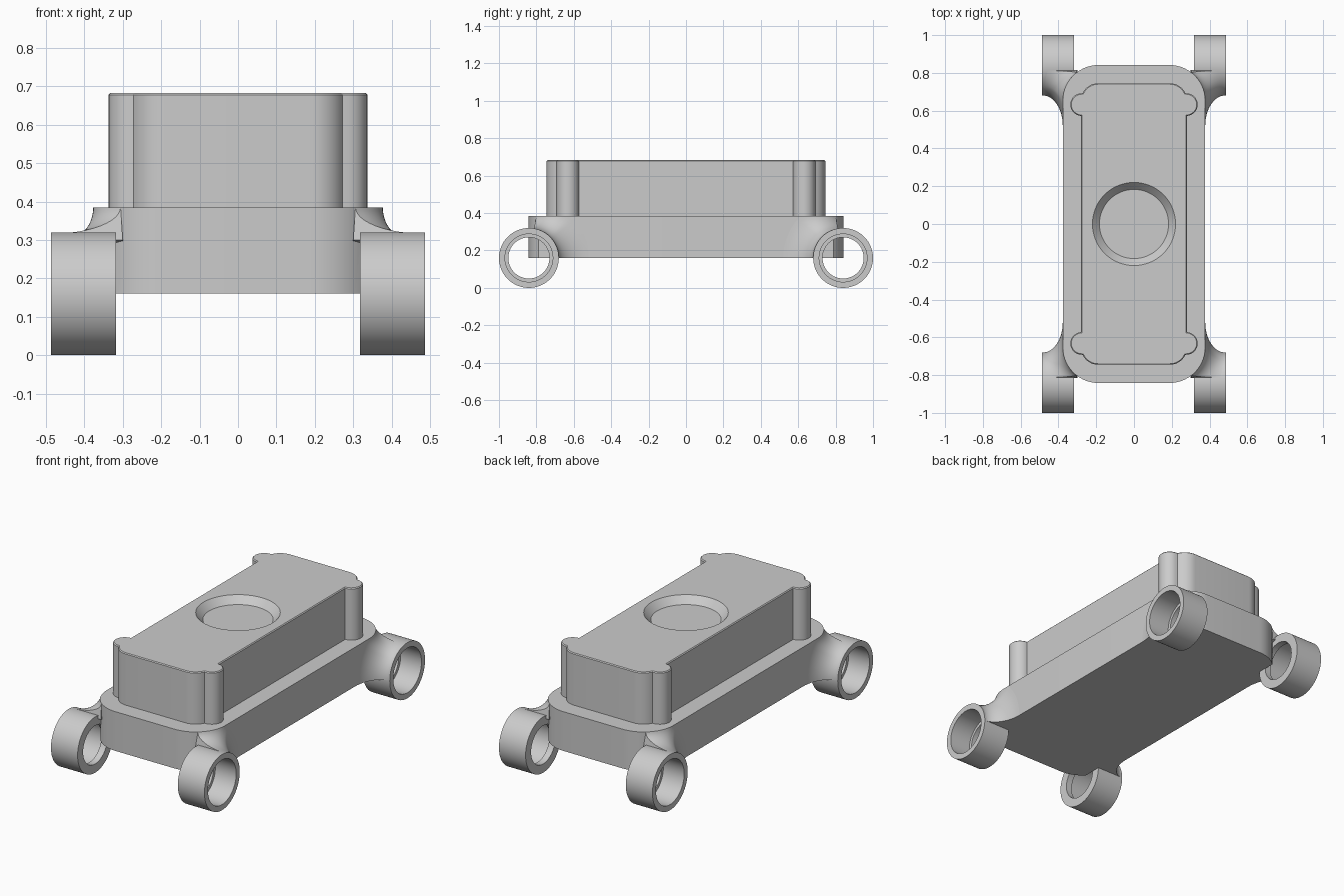
import bpy, bmesh
from math import sin, cos, sqrt, pi, radians

if "Cube" in bpy.data.objects:
    bpy.data.objects.remove(bpy.data.objects["Cube"])

AXLE_Y, AXLE_Z, RING_R = 0.84, 0.16, 0.16
BASE_X, BASE_Y, BASE_R, BASE_TOP = 0.377, 0.842, 0.19, 0.385


def finish(name, bm):
    bmesh.ops.recalc_face_normals(bm, faces=bm.faces[:])
    me = bpy.data.meshes.new(name)
    bm.to_mesh(me)
    bm.free()
    ob = bpy.data.objects.new(name, me)
    bpy.context.collection.objects.link(ob)
    return ob


def smooth(ob):
    bpy.ops.object.select_all(action='DESELECT')
    ob.select_set(True)
    bpy.context.view_layer.objects.active = ob
    bpy.ops.object.shade_smooth_by_angle(angle=radians(30))


def arc(cx, cy, r, a0, a1, n):
    return [(cx + r * cos(radians(a0 + (a1 - a0) * i / n)),
             cy + r * sin(radians(a0 + (a1 - a0) * i / n))) for i in range(n + 1)]


def four_way(q):
    """Mirror the +x +y quarter of an outline into a closed loop."""
    return (q + [(-x, y) for x, y in reversed(q)] + [(-x, -y) for x, y in q]
            + [(x, -y) for x, y in reversed(q)])


def prism(name, outline, z0, z1, bevel=0):
    bm = bmesh.new()
    lo = [bm.verts.new((x, y, z0)) for x, y in outline]
    hi = [bm.verts.new((x, y, z1)) for x, y in outline]
    n = len(lo)
    bm.faces.new(lo)
    top = bm.faces.new(hi)
    for i in range(n):
        j = (i + 1) % n
        bm.faces.new((lo[i], lo[j], hi[j], hi[i]))
    bmesh.ops.recalc_face_normals(bm, faces=bm.faces[:])
    if bevel:
        bmesh.ops.bevel(bm, geom=top.edges[:], offset=bevel, segments=1,
                        affect='EDGES', profile=0.5)
    return finish(name, bm)


def lathe(name, profile, place, n=64, closed=True):
    """Spin (along, radius) points; place maps along, u, v to a position."""
    bm = bmesh.new()
    rings = [[bm.verts.new(place(a, r * cos(2 * pi * i / n), r * sin(2 * pi * i / n)))
              for i in range(n)] for a, r in profile]
    pairs = list(zip(rings, rings[1:]))
    if closed:
        pairs.append((rings[-1], rings[0]))
    else:
        bm.faces.new(rings[0])
        bm.faces.new(rings[-1])
    for p, q in pairs:
        for i in range(n):
            j = (i + 1) % n
            bm.faces.new((p[i], p[j], q[j], q[i]))
    return finish(name, bm)


def cut(ob, cutter):
    cutter.hide_render = True
    m = ob.modifiers.new("cut", 'BOOLEAN')
    m.operation, m.solver, m.object = 'DIFFERENCE', 'EXACT', cutter
    bpy.context.view_layer.objects.active = ob
    bpy.ops.object.modifier_apply(modifier=m.name)
    bpy.data.objects.remove(cutter)


# Base plate with rounded corners
base = prism("base_plate", four_way(arc(BASE_X - BASE_R, BASE_Y - BASE_R, BASE_R, 0, 90, 14)),
             AXLE_Z, BASE_TOP)

# Upper housing: rounded box with a screw-post bulge at each corner
quarter = arc(0.277, 0.632, 0.06, -87, 90, 16) + arc(0.19, 0.655, 0.09, 25, 90, 8)
housing = prism("upper_housing", four_way(quarter), BASE_TOP - 0.01, 0.683, 0.005)

# Chamfered round recess in the top
cut(housing, lathe("recess_cutter", [(0.643, 0.183), (0.683, 0.22), (0.75, 0.22)],
                   lambda a, u, v: (u, v, a), closed=False))
smooth(housing)


def base_edge_x(y):
    d = max(0, y - (BASE_Y - BASE_R))
    return BASE_X - BASE_R + sqrt(max(0, BASE_R ** 2 - d * d))


def flare(name, sx, sy):
    """Concave blend sweeping from the base wall out to the axle ring."""
    bm = bmesh.new()
    sections, steps, m = [], 24, 12
    for k in range(steps + 1):
        th = radians(80) * k / steps
        r1 = min(0.32, (BASE_TOP - AXLE_Z) / max(sin(th), 0.01))
        wx = base_edge_x(AXLE_Y - r1 * cos(th))
        pts = [(0.3, 0.142)]
        for i in range(m + 1):
            a = pi / 2 * i / m
            pts.append((0.484 - (0.484 - wx) * cos(a), r1 - (r1 - 0.159) * sin(a)))
        pts.append((0.484, 0.142))
        sections.append([bm.verts.new((sx * x, sy * (AXLE_Y - r * cos(th)),
                                       AXLE_Z + r * sin(th))) for x, r in pts])
    for p, q in zip(sections, sections[1:]):
        for i in range(len(p)):
            j = (i + 1) % len(p)
            bm.faces.new((p[i], p[j], q[j], q[i]))
    bm.faces.new(sections[0])
    bm.faces.new(sections[-1])
    smooth(finish(name, bm))


# Four axle rings with a stepped bore, each blended into the base
ring_profile = [(0.318, RING_R), (0.487, RING_R), (0.487, 0.128), (0.355, 0.128),
                (0.355, 0.11), (0.318, 0.11)]
for sx, side in ((-1, "left"), (1, "right")):
    for sy, end in ((-1, "front"), (1, "back")):
        def place(a, u, v):
            return (sx * a, sy * AXLE_Y + u, AXLE_Z + v)
        cut(base, lathe("bore_cutter", [(0.32, 0.135), (0.5, 0.135)], place, closed=False))
        smooth(lathe(f"{end}_{side}_axle_ring", ring_profile, place))
        flare(f"{end}_{side}_flare", sx, sy)
smooth(base)
